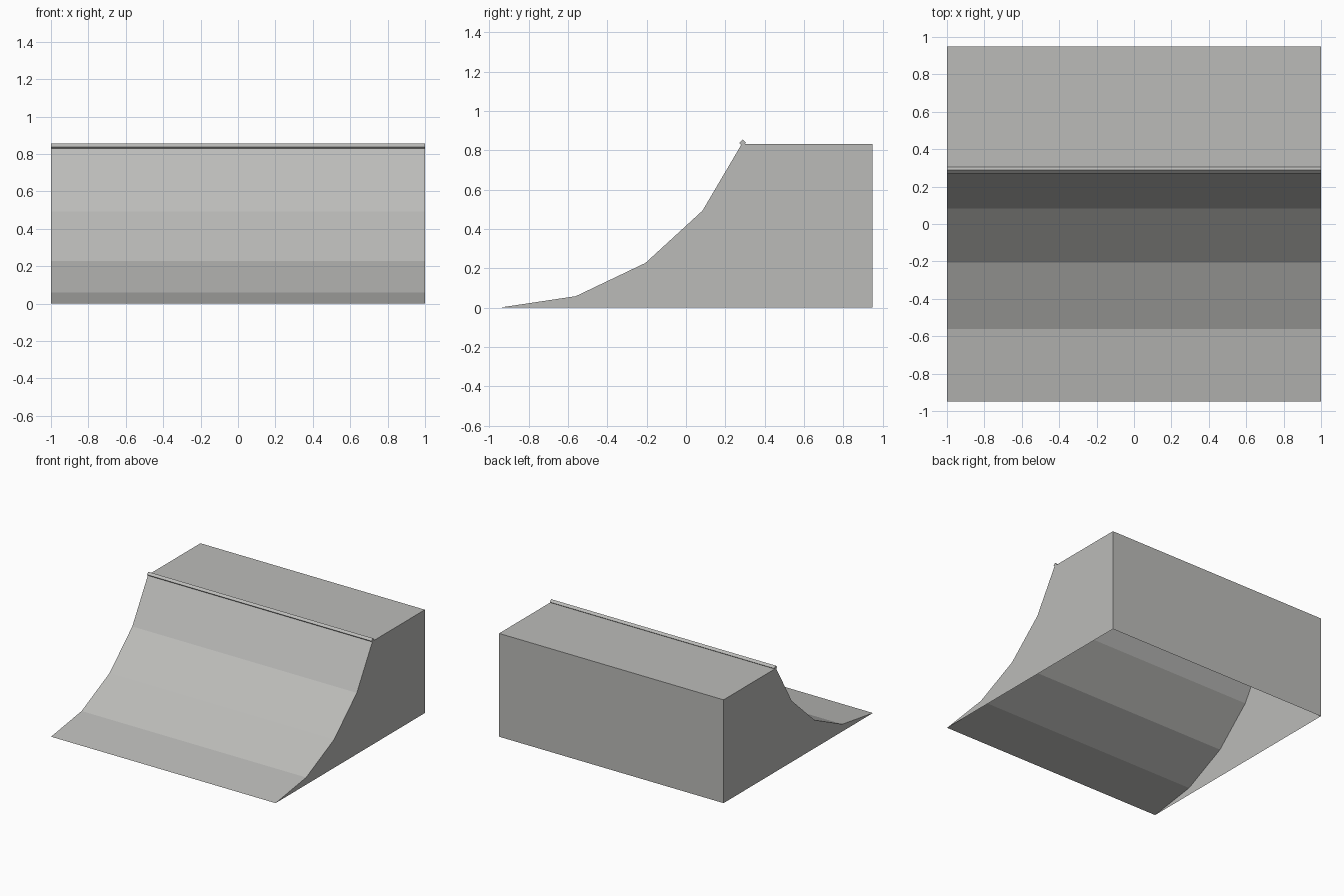
import bpy, bmesh
from math import sin, cos, radians

cube = bpy.data.objects.get("Cube")
if cube:
    bpy.data.objects.remove(cube, do_unlink=True)

HALF_WIDTH = 1.0
HALF_DEPTH = 0.95
RADIUS = 1.33        # radius of the riding curve
STEP = 17            # degrees per flat of the curve


def make_material(name, color):
    mat = bpy.data.materials.new(name)
    mat.use_nodes = True
    mat.diffuse_color = color
    mat.node_tree.nodes["Principled BSDF"].inputs["Base Color"].default_value = color
    return mat


def extrude_profile(name, profile, mat, skip=()):
    """Sweep a closed (y, z) profile across the width; skip leaves edges open."""
    bm = bmesh.new()
    right, left = [[bm.verts.new((x, y, z)) for y, z in profile]
                   for x in (-HALF_WIDTH, HALF_WIDTH)]
    n = len(profile)
    for i in range(n):
        if i not in skip:
            j = (i + 1) % n
            bm.faces.new((right[i], right[j], left[j], left[i]))
    bm.faces.new(right[::-1])
    bm.faces.new(left)
    bmesh.ops.recalc_face_normals(bm, faces=bm.faces)
    mesh = bpy.data.meshes.new(name)
    bm.to_mesh(mesh)
    bm.free()
    mesh.materials.append(mat)
    obj = bpy.data.objects.new(name, mesh)
    bpy.context.collection.objects.link(obj)
    return obj


grey = make_material("concrete grey", (0.5, 0.5, 0.485, 1))

# Ramp shell: curved riding face, deck, back and sides, open underneath
curve = [(-HALF_DEPTH + RADIUS * sin(radians(STEP * k)),
          RADIUS * (1 - cos(radians(STEP * k)))) for k in range(5)]
lip_y, deck_z = curve[-1]
ramp = curve + [(HALF_DEPTH, deck_z), (HALF_DEPTH, 0)]
extrude_profile("quarter_pipe_ramp", ramp, grey, skip=(len(ramp) - 1,))

# Coping: thin four-sided rail along the lip
r = 0.017
cy, cz = lip_y + 0.005, deck_z + 0.006
coping = [(cy - r, cz), (cy, cz - r), (cy + r, cz), (cy, cz + r)]
extrude_profile("coping_rail", coping, grey)
